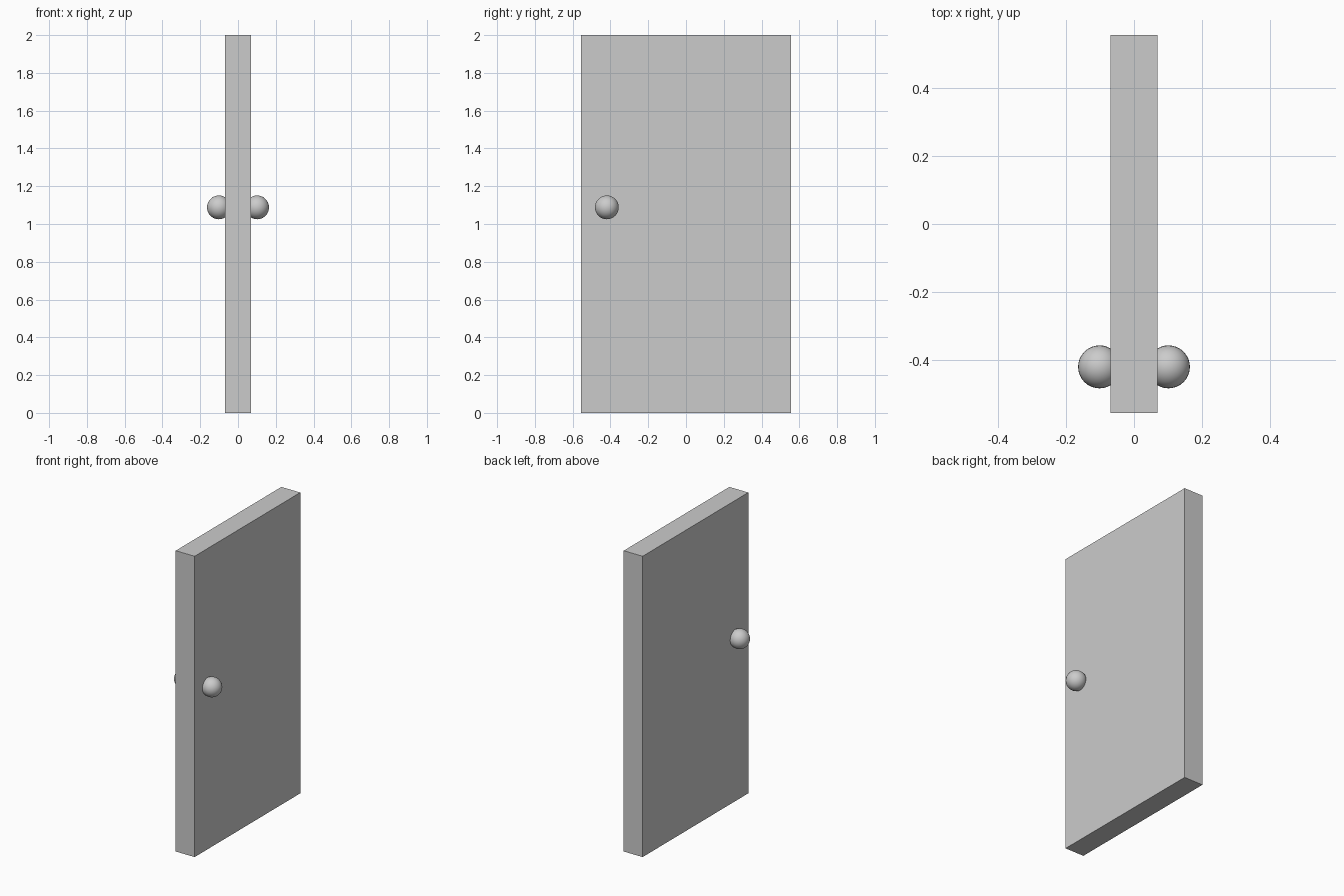
import bpy

if "Cube" in bpy.data.objects:
    bpy.data.objects.remove(bpy.data.objects["Cube"])

WIDTH, THICK, HEIGHT = 1.11, 0.139, 2.0
KNOB_R, KNOB_X, KNOB_Y, KNOB_Z = 0.063, 0.101, -0.419, 1.088

# Door slab
bpy.ops.mesh.primitive_cube_add(size=1, location=(0, 0, HEIGHT / 2))
slab = bpy.context.object
slab.name = "door_slab"
slab.dimensions = (THICK, WIDTH, HEIGHT)
bpy.ops.object.transform_apply(location=False, rotation=False, scale=True)

# Round knob on each face, partly sunk into the slab
for name, side in (("knob_left", -1), ("knob_right", 1)):
    bpy.ops.mesh.primitive_uv_sphere_add(
        segments=32, ring_count=16, radius=KNOB_R,
        location=(side * KNOB_X, KNOB_Y, KNOB_Z))
    bpy.context.object.name = name
    bpy.ops.object.shade_smooth()
